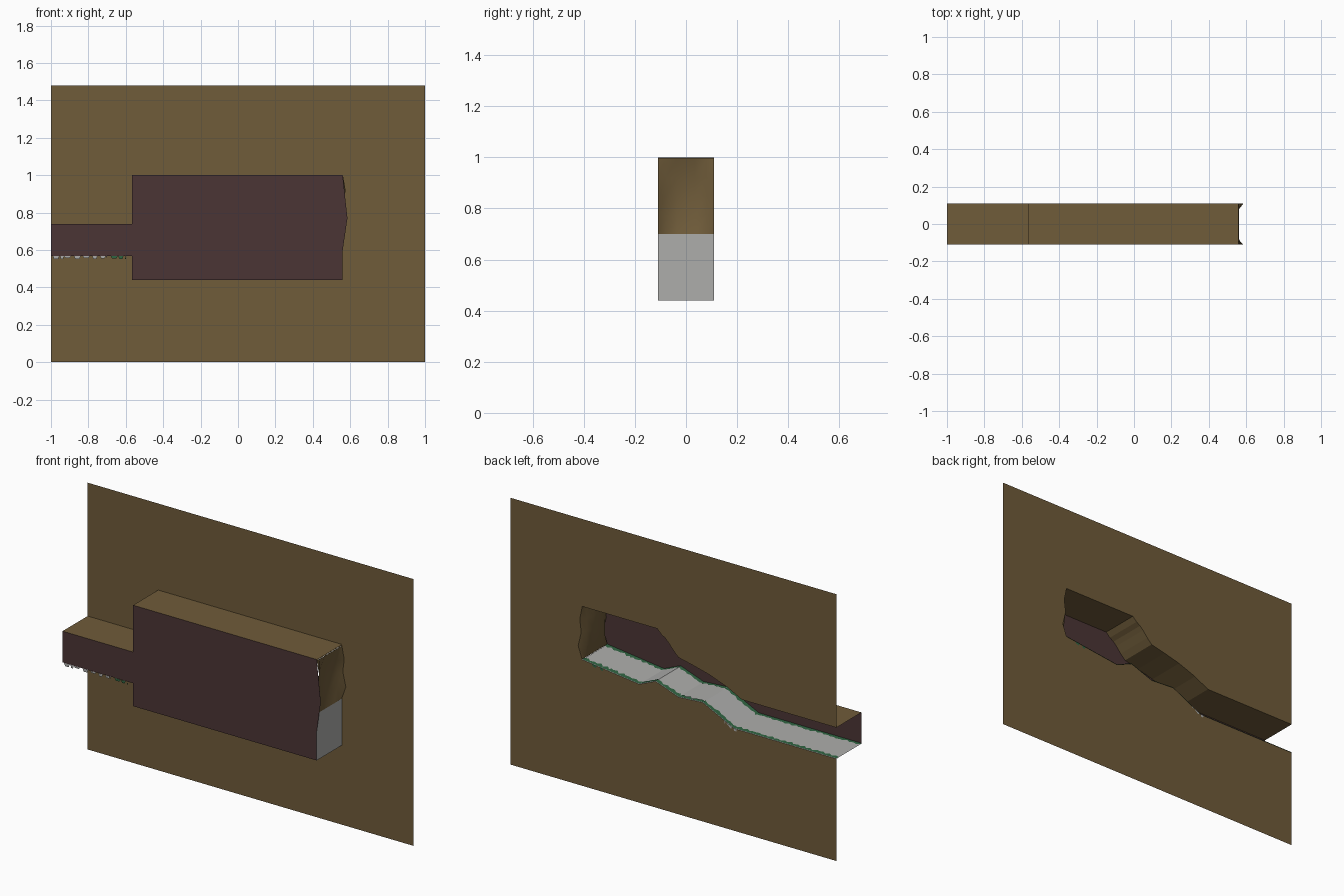
import bpy, bmesh, random

if "Cube" in bpy.data.objects:
    bpy.data.objects.remove(bpy.data.objects["Cube"])
random.seed(4)
D = 0.11          # half depth: back sheet at y=-D, pierced front sheet at y=+D


def material(name, rgb):
    m = bpy.data.materials.new(name)
    m.diffuse_color = (*rgb, 1)
    m.use_nodes = True
    m.node_tree.nodes["Principled BSDF"].inputs["Base Color"].default_value = m.diffuse_color
    return m


EARTH = material("brown earth", (0.160, 0.106, 0.042))
SHADE = material("dark purple rock", (0.070, 0.035, 0.036))
STONE = material("grey stone", (0.42, 0.42, 0.41))
GRASS = material("dark green grass", (0.03, 0.13, 0.055))


def make(name, bm, mat):
    me = bpy.data.meshes.new(name)
    bm.to_mesh(me)
    bm.free()
    me.materials.append(mat)
    ob = bpy.data.objects.new(name, me)
    bpy.context.collection.objects.link(ob)
    return ob


def sheet(name, outline, y, mat):
    """Flat upright polygon from (x, z) points."""
    bm = bmesh.new()
    f = bm.faces.new([bm.verts.new((x, y, z)) for x, z in outline])
    f.normal_update()
    bmesh.ops.triangulate(bm, faces=[f], ngon_method='EAR_CLIP')
    return make(name, bm, mat)


def ribbon(name, path, mat):
    """(x, z) path swept through the full depth."""
    bm = bmesh.new()
    rows = [[bm.verts.new((x, y, z)) for y in (-D, D)] for x, z in path]
    for a, b in zip(rows, rows[1:]):
        bm.faces.new((a[0], b[0], b[1], a[1]))
    return make(name, bm, mat)


def height(path, x):
    for (x0, z0), (x1, z1) in zip(path, path[1:]):
        if x0 <= x <= x1:
            return z0 + (z1 - z0) * (x - x0) / (x1 - x0)
    return path[-1][1]


# Tunnel profiles, left to right (the end wall runs upwards)
floor = [(-1, .567), (-.37, .567), (-.18, .66), (-.03, .65), (.11, .70),
         (.21, .657), (.40, .68), (.56, .70)]
ceiling = [(-1, .74), (-.42, .74), (-.33, .785), (-.22, .825), (-.12, .85),
           (-.03, .87), (0, .90), (.03, .935), (.05, .955), (.075, .97),
           (.10, .995), (.56, .995)]
end = [(.56, .70), (.585, .77), (.566, .85), (.575, .92), (.56, .995)]

# Pierced earth sheet: outer rectangle with the tunnel cut in from the left
sheet("earth_face", [(-1, 0), (1, 0), (1, 1.48), (-1, 1.48)]
      + ceiling + end[-2:0:-1] + floor[::-1], D, EARTH)

# Purple backing wall
sheet("tunnel_backing", [(-1, .567), (-.567, .567), (-.567, .44), (.56, .44),
                         (.56, .60), (.585, .77), (.56, 1.0), (-.567, 1.0),
                         (-.567, .74), (-1, .74)], -D, SHADE)

# Tunnel surfaces and the outer casing of the recess
ribbon("tunnel_ceiling", ceiling, EARTH)
ribbon("tunnel_floor", floor, STONE)
ribbon("casing_top", [(-.567, .74), (-.567, 1.0), (.56, 1.0)], EARTH)
ribbon("casing_base", [(-.567, .567), (-.567, .44), (.56, .44), (.56, .70)], STONE)

# Hollowed end wall: bulges at its edges, pressed in at mid depth
bm = bmesh.new()
ys = (-D, -.08, -.035, .035, .08, D)
rows = [[bm.verts.new((x if abs(y) == D else .562 - (.022 if abs(y) < .05 else .008)
                       * (1 if 0 < i < 4 else 0), y, z)) for y in ys]
        for i, (x, z) in enumerate(end)]
for a, b in zip(rows, rows[1:]):
    for j in range(len(ys) - 1):
        bm.faces.new((a[j], a[j + 1], b[j + 1], b[j]))
wall = make("end_wall", bm, EARTH)
wall.data.shade_smooth()

# Grass strips with ragged inner edges along both sides of the floor
for side, name in ((-1, "back_grass"), (1, "front_grass")):
    bm = bmesh.new()
    xs = sorted({-1 + .0195 * i for i in range(80)} | {x for x, _ in floor})
    prev = None
    for i, x in enumerate(xs):
        z = height(floor, x) + .003
        w = random.uniform(.012, .022) + .010 * (i % 2)
        pair = (bm.verts.new((x, side * (D - .0005), z)),
                bm.verts.new((x, side * (D - w), z)))
        if prev:
            bm.faces.new((prev[0], pair[0], pair[1], prev[1]))
        prev = pair
    make(name, bm, GRASS)


# Small tufts hanging over the floor edge
def tufts(name, x0, x1, side, mat):
    bm = bmesh.new()
    x = x0
    while x < x1:
        w = random.uniform(.02, .04)
        b = min(x + w, x1)
        h = random.uniform(.008, .017)
        y = side * (D + .001)
        pts = [(x, height(floor, x)), (b, height(floor, b)),
               (b - w * .2, height(floor, b) - h), (x + w * .2, height(floor, x) - h)]
        bm.faces.new([bm.verts.new((px, y, pz)) for px, pz in pts])
        x = b + random.uniform(0, .02)
    make(name, bm, mat)


tufts("back_stone_lip", -.99, -.70, -1, STONE)
tufts("back_grass_lip", -.68, -.60, -1, GRASS)
tufts("front_stone_lip", -.39, -.31, 1, STONE)
tufts("front_grass_lip", .43, .50, 1, GRASS)
